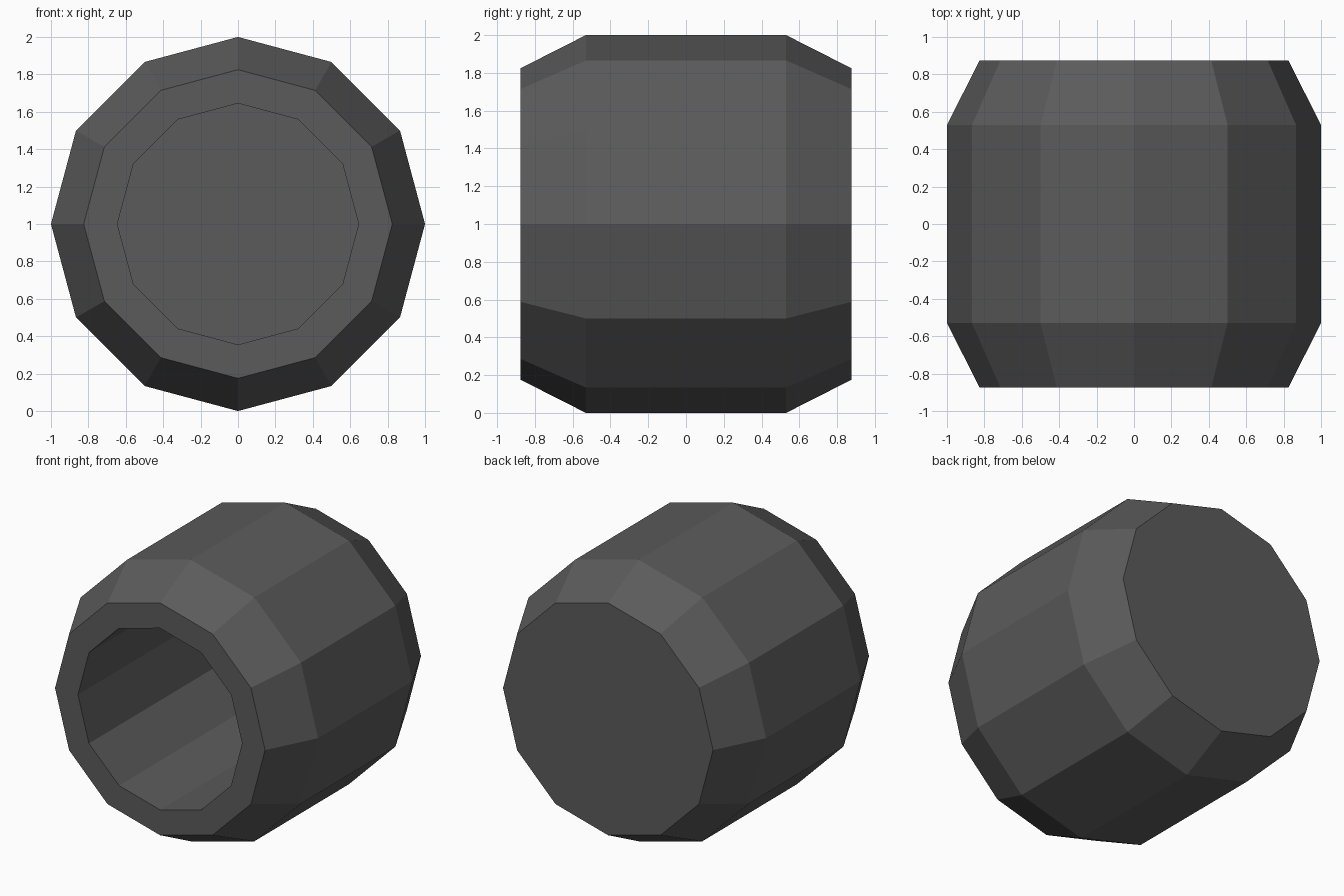
import bpy, bmesh, math

cube = bpy.data.objects.get("Cube")
if cube:
    bpy.data.objects.remove(cube, do_unlink=True)

SIDES = 12

# Single dark grey finish
grey = bpy.data.materials.new("dark_grey")
grey.use_nodes = True
colour = (0.105, 0.105, 0.105, 1.0)
grey.diffuse_color = colour
bsdf = next(n for n in grey.node_tree.nodes if n.type == "BSDF_PRINCIPLED")
bsdf.inputs["Base Color"].default_value = colour
bsdf.inputs["Roughness"].default_value = 0.8

# Profile as (radius, y): closed back, tapered ends, front rim, bore floor
profile = [(0.825, 0.875), (1.0, 0.53), (1.0, -0.53),
           (0.825, -0.875), (0.645, -0.875), (0.645, 0.70)]


def ring(bm, radius, y):
    angles = [2 * math.pi * i / SIDES for i in range(SIDES)]
    return [bm.verts.new((radius * math.cos(a), y, 1 + radius * math.sin(a)))
            for a in angles]


# Barrel: join successive rings, then cap the back and the bore floor
bm = bmesh.new()
rings = [ring(bm, r, y) for r, y in profile]
for a, b in zip(rings, rings[1:]):
    for i in range(SIDES):
        j = (i + 1) % SIDES
        bm.faces.new((a[i], a[j], b[j], b[i]))
bm.faces.new(rings[0])
bm.faces.new(rings[-1])
bmesh.ops.recalc_face_normals(bm, faces=bm.faces[:])

mesh = bpy.data.meshes.new("hollow_barrel")
bm.to_mesh(mesh)
bm.free()
mesh.materials.append(grey)
barrel = bpy.data.objects.new("hollow_barrel", mesh)
bpy.context.collection.objects.link(barrel)
